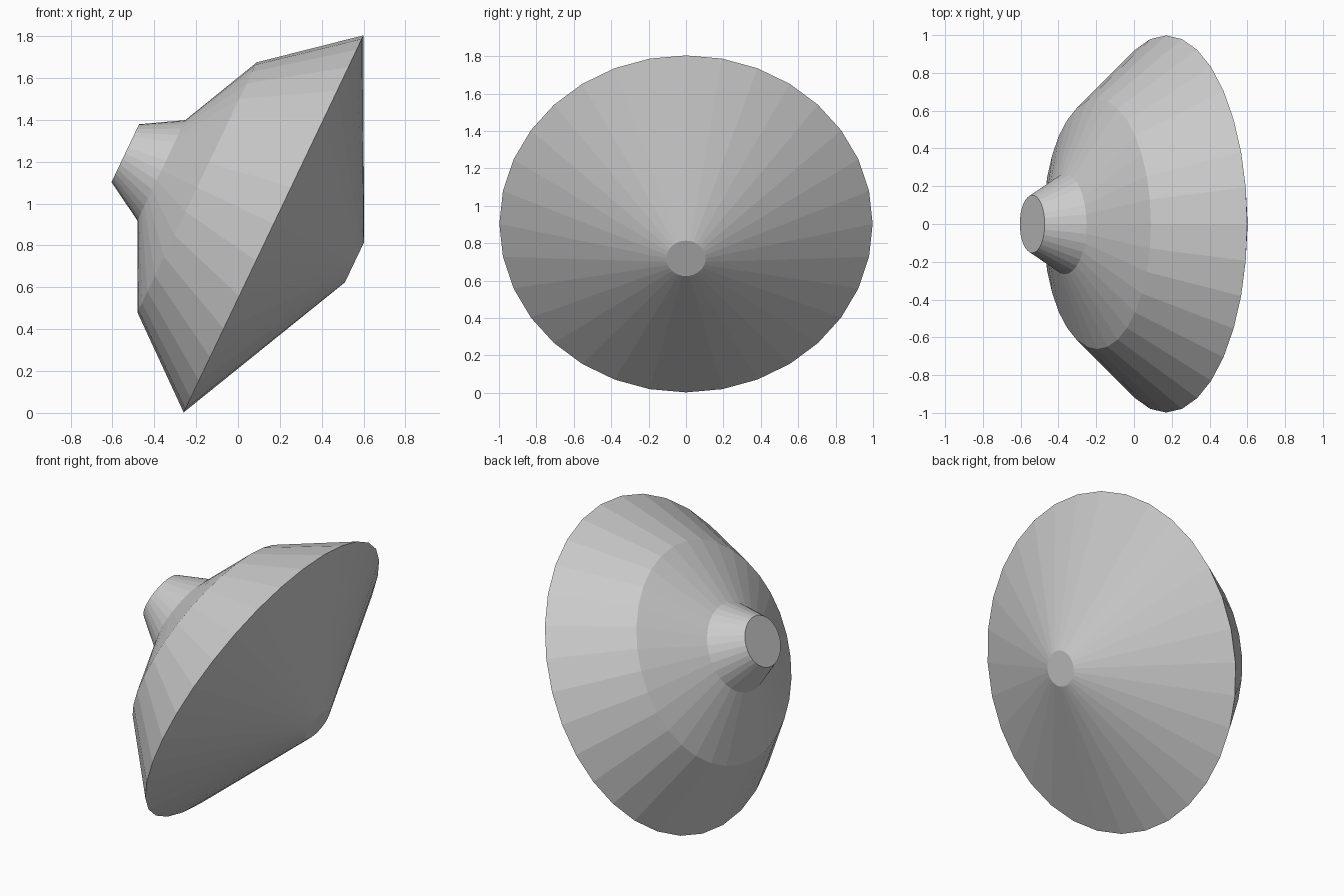
import bpy
import bmesh
from math import cos, sin, tau, radians

cube = bpy.data.objects.get("Cube")
if cube:
    bpy.data.objects.remove(cube, do_unlink=True)

SIDES = 32
TILT = radians(115.5)
CENTRE = (0.17, 0, 0.903)

grey = bpy.data.materials.new("light_grey")
grey.use_nodes = True
grey.diffuse_color = (0.6, 0.6, 0.6, 1)
grey.node_tree.nodes["Principled BSDF"].inputs["Base Color"].default_value = (0.6, 0.6, 0.6, 1)


def lathe(name, profile, cap_start=False, cap_end=False):
    """Faceted shell of revolution from (radius, height) pairs, tilted into place."""
    bm = bmesh.new()
    rings = [[bm.verts.new((r * cos(tau * i / SIDES), r * sin(tau * i / SIDES), h))
              for i in range(SIDES)] for r, h in profile]
    for low, high in zip(rings, rings[1:]):
        for i in range(SIDES):
            j = (i + 1) % SIDES
            bm.faces.new((low[i], low[j], high[j], high[i]))
    if cap_start:
        bm.faces.new(rings[0][::-1])
    if cap_end:
        bm.faces.new(rings[-1])
    mesh = bpy.data.meshes.new(name)
    bm.to_mesh(mesh)
    bm.free()
    mesh.materials.append(grey)
    obj = bpy.data.objects.new(name, mesh)
    obj.location = CENTRE
    obj.rotation_euler = (0, TILT, 0)
    bpy.context.collection.objects.link(obj)


# Tapered neck with a flat end
lathe("neck", [(0.153, -0.785), (0.266, -0.594)], cap_start=True)
# Two-band rear housing, from the neck out to the rim
lathe("rear_housing", [(0.266, -0.594), (0.662, -0.405), (0.998, 0)])
# Shallow front cone with a small flat tip
lathe("front_cone", [(0.998, 0), (0.105, 0.428)], cap_end=True)
